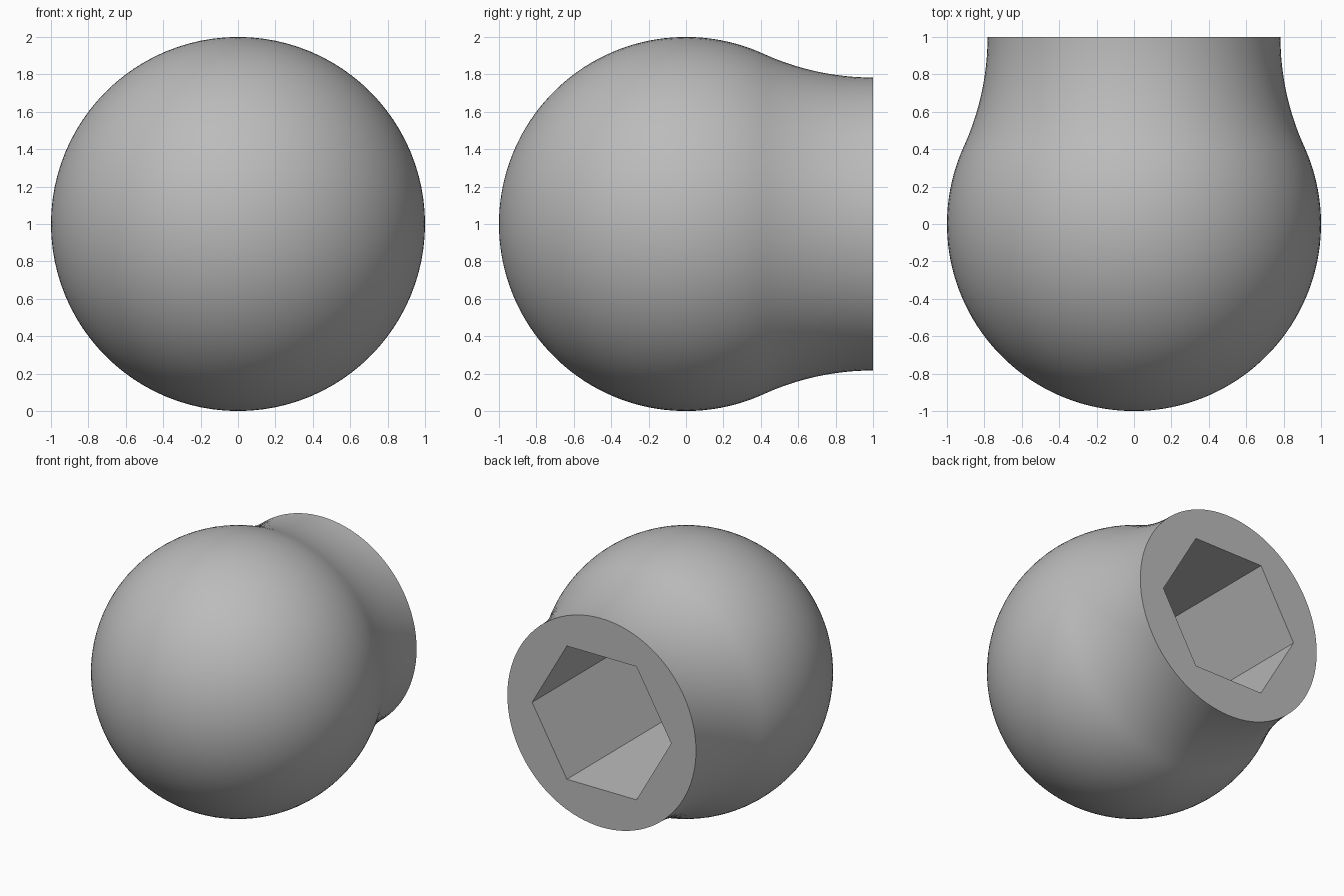
import bpy, bmesh, math

if "Cube" in bpy.data.objects:
    bpy.data.objects.remove(bpy.data.objects["Cube"])

SEG = 96                # steps around the axis, divisible by 6 for the socket
NECK = 0.783            # neck radius at the open end
FILLET = NECK ** 2 / (2 * (1 - NECK))   # concave arc tangent to the ball, flat at y = 1
HEX = 1 / math.sqrt(3)  # socket corner radius (1.0 across flats)
DEPTH = 1.3             # socket depth
CENTRE = 1.0            # ball centre height

grey = bpy.data.materials.new("mid grey")
grey.diffuse_color = (0.5, 0.5, 0.5, 1)
grey.use_nodes = True
grey.node_tree.nodes["Principled BSDF"].inputs["Base Color"].default_value = grey.diffuse_color

bm = bmesh.new()


def ring(y, radius_at):
    verts = []
    for i in range(SEG):
        a = 2 * math.pi * i / SEG
        r = radius_at(a)
        verts.append(bm.verts.new((r * math.cos(a), y, CENTRE + r * math.sin(a))))
    return verts


def circle(r):
    return lambda a: r


def hexagon(a):
    # corners point along +x and -x
    return HEX * math.cos(math.pi / 6) / math.cos(a % (math.pi / 3) - math.pi / 6)


rings = []
# Ball, from the front tip to the tangent point with the neck
end = math.pi - math.atan2(NECK + FILLET, 1)
for i in range(1, 49):
    t = end * i / 48
    rings.append(ring(-math.cos(t), circle(math.sin(t))))
# Concave neck, ending square at the open face
sweep = math.atan2(1, NECK + FILLET)
for i in range(1, 17):
    t = sweep * (1 - i / 16)
    rings.append(ring(1 - FILLET * math.sin(t),
                      circle(NECK + FILLET - FILLET * math.cos(t))))
# Hexagonal socket: mouth and floor
rings.append(ring(1, hexagon))
rings.append(ring(1 - DEPTH, hexagon))

tip = bm.verts.new((0, -1, CENTRE))
for i in range(SEG):
    j = (i + 1) % SEG
    bm.faces.new((tip, rings[0][i], rings[0][j]))
    for a, b in zip(rings, rings[1:]):
        bm.faces.new((a[i], b[i], b[j], a[j]))
bm.faces.new(rings[-1])
bmesh.ops.recalc_face_normals(bm, faces=bm.faces)

mesh = bpy.data.meshes.new("ball_knob")
bm.to_mesh(mesh)
bm.free()
mesh.materials.append(grey)
knob = bpy.data.objects.new("ball_knob", mesh)
bpy.context.collection.objects.link(knob)
bpy.context.view_layer.objects.active = knob
knob.select_set(True)
bpy.ops.object.shade_smooth_by_angle(angle=math.radians(30))
